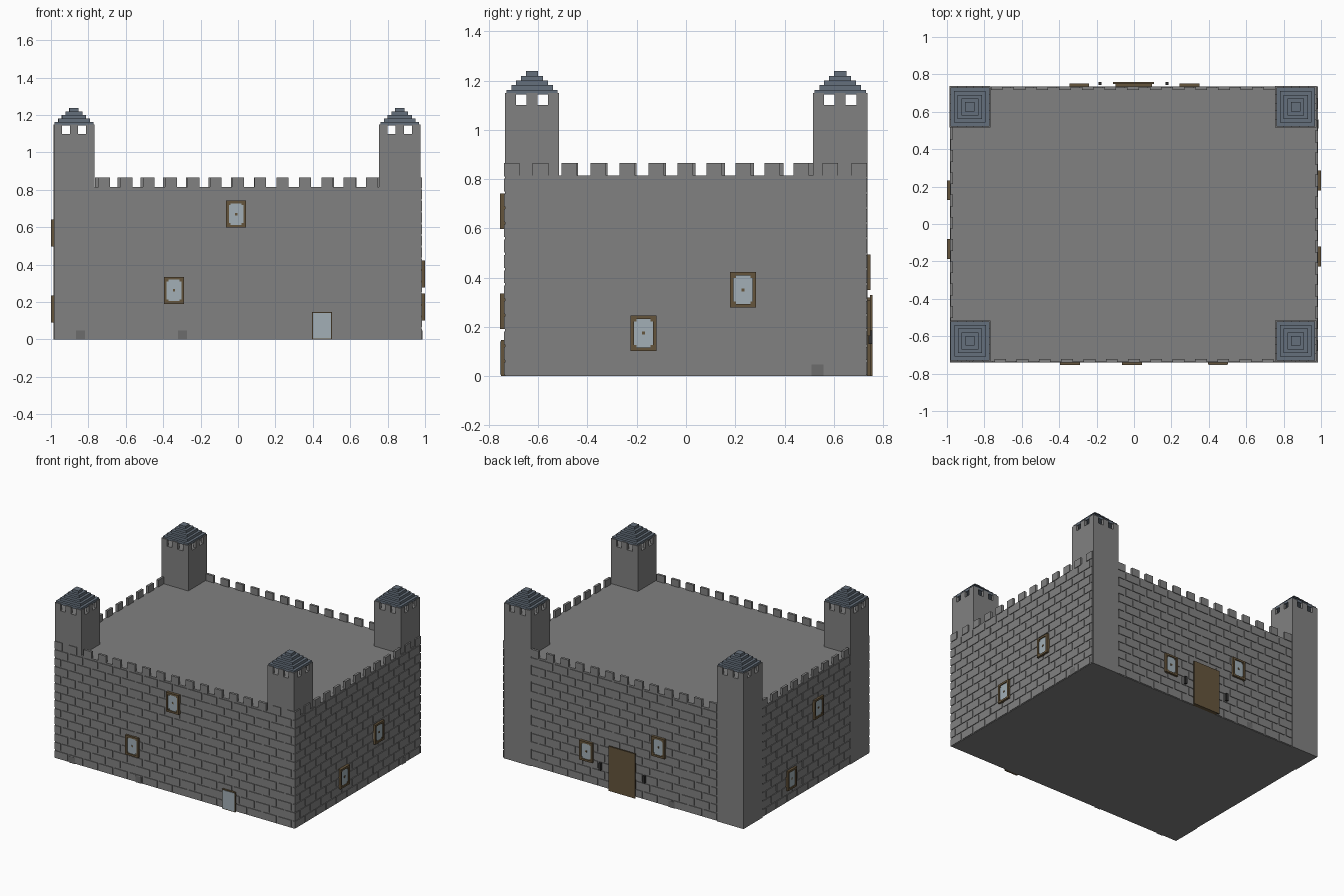
import bpy, bmesh

if "Cube" in bpy.data.objects:
    bpy.data.objects.remove(bpy.data.objects["Cube"])


def mat(name, col):
    m = bpy.data.materials.new(name)
    m.diffuse_color = (*col, 1)
    m.use_nodes = True
    m.node_tree.nodes["Principled BSDF"].inputs["Base Color"].default_value = m.diffuse_color
    return m


WOOD = mat("wood", (0.13, 0.09, 0.045))
GLASS = mat("glass", (0.36, 0.43, 0.47))
SLATE = mat("slate", (0.13, 0.16, 0.20))
STONE = mat("stone", (0.22, 0.22, 0.22))
DARK = mat("dark_stone", (0.15, 0.15, 0.15))
IRON = mat("iron", (0.03, 0.03, 0.03))


def build(name, boxes, material=None):
    """One object out of boxes given as (x0, x1, y0, y1, z0, z1)."""
    bm = bmesh.new()
    for x0, x1, y0, y1, z0, z1 in boxes:
        r = bmesh.ops.create_cube(bm, size=1)
        bmesh.ops.scale(bm, vec=(abs(x1 - x0), abs(y1 - y0), z1 - z0), verts=r["verts"])
        bmesh.ops.translate(bm, vec=((x0 + x1) / 2, (y0 + y1) / 2, (z0 + z1) / 2), verts=r["verts"])
    me = bpy.data.meshes.new(name)
    bm.to_mesh(me)
    bm.free()
    ob = bpy.data.objects.new(name, me)
    bpy.context.collection.objects.link(ob)
    me.materials.append(material or STONE)
    return ob


# wall planes: side -> (axis of the normal, direction, core plane)
WALLS = {"front": (1, -1, 0.735), "back": (1, 1, 0.73), "right": (0, 1, 0.98), "left": (0, -1, 0.98)}


def on_wall(side, u0, u1, z0, z1, d0, d1):
    """Box lying on a wall: u runs along it, d is the distance outward."""
    axis, s, p = WALLS[side]
    a, b = s * (p + d0), s * (p + d1)
    return (a, b, u0, u1, z0, z1) if axis == 0 else (u0, u1, a, b, z0, z1)


# main block
build("keep_body", [(-0.98, 0.98, -0.735, 0.73, 0, 0.815)])

# raised brick courses and battlements on each wall
SPANS = {"front": (-0.985, 0.985), "back": (-0.765, 0.755), "right": (-0.74, 0.735), "left": (-0.74, 0.515)}
for side, (lo, hi) in SPANS.items():
    bricks = []
    for row in range(13):
        z = 0.004 + row * 0.0622
        u = lo - (0.06 if row % 2 else 0)
        while u < hi:
            a, b = max(u, lo), min(u + 0.108, hi)
            if b - a > 0.01:
                bricks.append(on_wall(side, a, b, z, z + 0.052, -0.002, 0.005))
            u += 0.122
    build(side + "_bricks", bricks)
    n = round((hi - lo - 0.063) / 0.1215)
    pitch = (hi - lo - 0.063) / n
    build(side + "_battlements", [on_wall(side, lo + i * pitch, lo + i * pitch + 0.063, 0.81, 0.866, -0.013, 0.005)
                                  for i in range(n + 1)])

# corner towers with open lookout and stepped roof
for name, x0, x1, y0, y1 in (("front_left", -0.985, -0.768, -0.735, -0.515),
                             ("front_right", 0.755, 0.975, -0.735, -0.515),
                             ("back_left", -0.987, -0.768, 0.515, 0.737),
                             ("back_right", 0.755, 0.975, 0.515, 0.737)):
    build(name + "_tower", [(x0, x1, y0, y1, 0, 1.10)])
    t, w, h = 0.02, 0.045, 0.022
    cx, cy = (x0 + x1) / 2, (y0 + y1) / 2
    posts = [(a, b, c, d, 1.10, 1.15) for a, b in ((x0, x0 + w), (x1 - w, x1))
             for c, d in ((y0, y0 + t), (y1 - t, y1))]
    posts += [(a, b, c, d, 1.10, 1.15) for a, b in ((x0, x0 + t), (x1 - t, x1))
              for c, d in ((y0 + t, y0 + w), (y1 - w, y1 - t), (cy - h, cy + h))]
    posts += [(cx - h, cx + h, c, d, 1.10, 1.15) for c, d in ((y0, y0 + t), (y1 - t, y1))]
    build(name + "_lookout_posts", posts)
    build(name + "_roof", [(cx - r, cx + r, cy - r, cy + r, 1.143 + i * 0.019, 1.162 + i * 0.019)
                           for i, r in enumerate((0.104, 0.084, 0.065, 0.045, 0.025))], SLATE)


# windows: frame, glass, corner brackets and centre knob
def window(side, u, z, idx):
    hw, hh, f = 0.053, 0.072, 0.014
    frame = [on_wall(side, a, b, z - hh, z + hh, 0, 0.02) for a, b in ((u - hw, u - hw + f), (u + hw - f, u + hw))]
    frame += [on_wall(side, u - hw + f, u + hw - f, a, b, 0, 0.02)
              for a, b in ((z - hh, z - hh + f), (z + hh - f, z + hh))]
    gx, gz, c = hw - f, hh - f, 0.01
    frame += [on_wall(side, a, a + c, b, b + c, 0, 0.016) for a in (u - gx, u + gx - c)
              for b in (z - gz, z + gz - c)]
    frame.append(on_wall(side, u - 0.006, u + 0.006, z - 0.006, z + 0.006, 0, 0.016))
    name = f"{side}_window_{idx}"
    build(name + "_frame", frame, WOOD)
    build(name + "_glass", [on_wall(side, u - gx, u + gx, z - gz, z + gz, 0, 0.013)], GLASS)


for i, (side, u, z) in enumerate((("front", -0.01, 0.67), ("front", -0.342, 0.263),
                                  ("right", -0.173, 0.174), ("right", 0.232, 0.35),
                                  ("left", 0.18, 0.163), ("left", -0.133, 0.57),
                                  ("back", 0.297, 0.235), ("back", -0.293, 0.422))):
    window(side, u, z, i + 1)

# low front hatch, fully glazed
build("front_hatch_frame", [on_wall("front", 0.395, 0.503, 0, 0.146, 0, 0.017)], WOOD)
build("front_hatch_glass", [on_wall("front", 0.400, 0.498, 0.006, 0.141, 0.016, 0.02)], GLASS)

# back door and wall lamps
build("door_backing", [on_wall("back", -0.1, 0.095, 0, 0.32, 0, 0.018)], WOOD)
build("door_panel", [on_wall("back", -0.112, 0.106, 0, 0.33, 0.018, 0.028)], WOOD)
build("wall_lamps", [on_wall("back", u - 0.008, u + 0.008, 0.13, 0.185, 0.012, 0.028) for u in (-0.182, 0.177)], IRON)

# dark drain stones at the foot of the walls
build("drain_stones", [on_wall(s, u, u + 0.048, 0, 0.047, 0, 0.006) for s, u in
                       (("front", -0.865), ("front", -0.322), ("right", 0.51), ("back", -0.42))], DARK)
